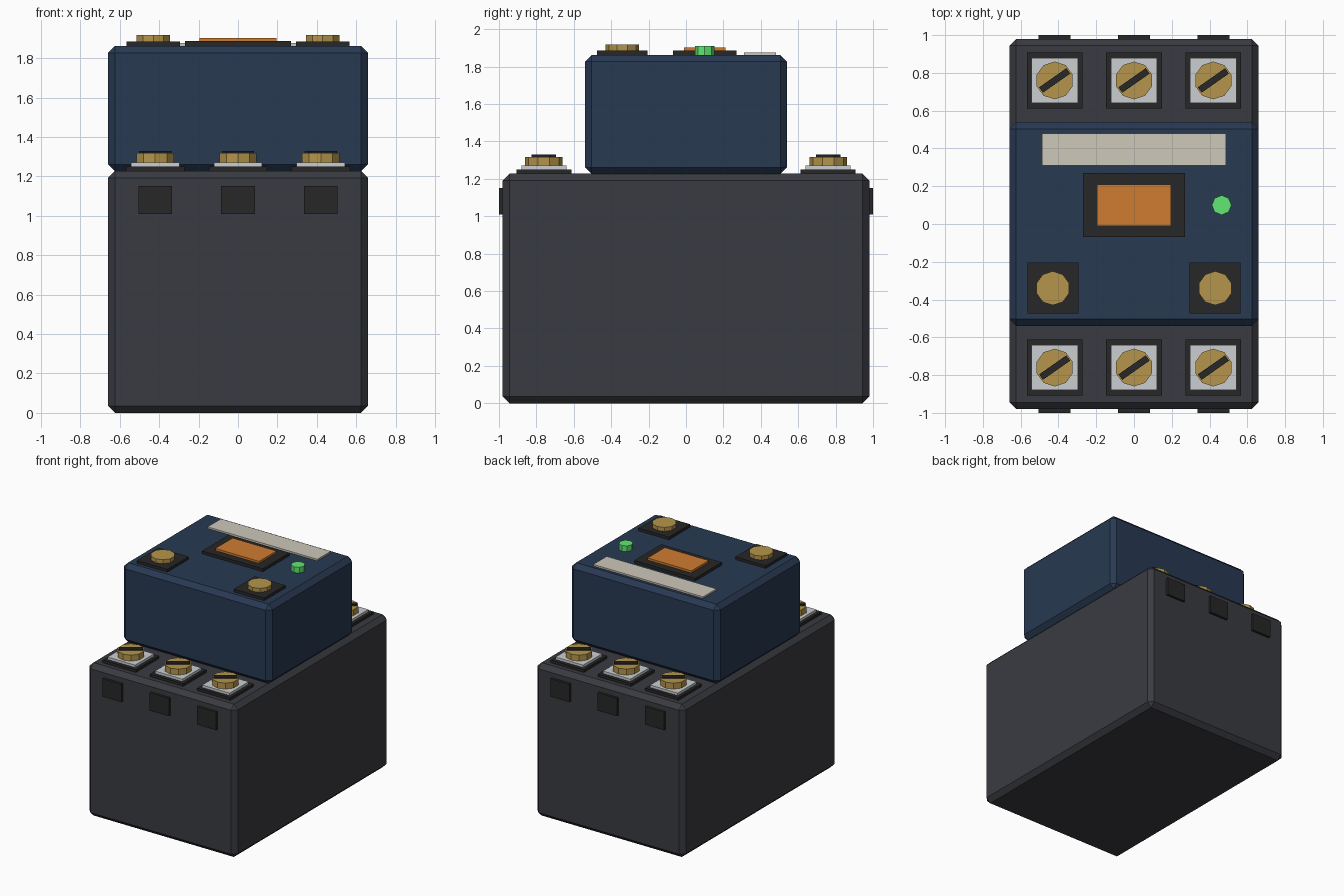
import bpy
import math

if "Cube" in bpy.data.objects:
    bpy.data.objects.remove(bpy.data.objects["Cube"])


def material(name, rgb):
    m = bpy.data.materials.new(name)
    m.diffuse_color = (*rgb, 1)
    m.use_nodes = True
    m.node_tree.nodes["Principled BSDF"].inputs["Base Color"].default_value = m.diffuse_color
    return m


GREY = material("charcoal", (0.042, 0.044, 0.053))
NAVY = material("navy", (0.021, 0.041, 0.085))
BLACK = material("black", (0.02, 0.02, 0.021))
STEEL = material("steel", (0.6, 0.62, 0.65))
BRASS = material("brass", (0.46, 0.30, 0.07))
ORANGE = material("orange", (0.62, 0.20, 0.03))
CREAM = material("cream", (0.62, 0.58, 0.49))
GREEN = material("green", (0.12, 0.80, 0.17))


def box(name, x, y, z0, z1, w, d, mat, bevel=0, turn=0):
    bpy.ops.mesh.primitive_cube_add(size=1, location=(x, y, (z0 + z1) / 2))
    o = bpy.context.object
    o.name = name
    o.scale = (w, d, z1 - z0)
    bpy.ops.object.transform_apply(location=False, rotation=False, scale=True)
    o.rotation_euler.z = turn
    o.data.materials.append(mat)
    if bevel:
        mod = o.modifiers.new("chamfer", 'BEVEL')
        mod.width = bevel
        mod.segments = 1
    return o


def disc(name, x, y, z0, z1, r, sides, mat):
    bpy.ops.mesh.primitive_cylinder_add(vertices=sides, radius=r, depth=z1 - z0,
                                        location=(x, y, (z0 + z1) / 2))
    o = bpy.context.object
    o.name = name
    o.data.materials.append(mat)
    return o


BASE = 1.228   # top of the lower body
TOP = 1.863    # top of the upper housing

# Main housings
box("lower_body", 0, 0, 0, BASE, 1.32, 1.96, GREY, 0.036)
box("upper_housing", 0, 0, BASE - 0.003, TOP, 1.32, 1.08, NAVY, 0.036)

# Screw terminals and wire entries on both ends
for side, end in ((-1, "front"), (1, "back")):
    for i, x in enumerate((-0.42, 0, 0.42)):
        y = side * 0.76
        tag = f"{end}_{i + 1}"
        box(f"terminal_recess_{tag}", x, y, BASE - 0.01, 1.25, 0.295, 0.295, BLACK)
        box(f"terminal_plate_{tag}", x, y, 1.24, 1.27, 0.245, 0.24, STEEL)
        disc(f"terminal_screw_{tag}", x, y, 1.26, 1.318, 0.1, 10, BRASS)
        box(f"screw_slot_{tag}", x, y, 1.308, 1.33, 0.176, 0.035, BLACK,
            turn=math.radians(35))
        box(f"wire_entry_{tag}", x, side * 0.985, 1.008, 1.152, 0.17, 0.03, BLACK)

# Coil terminals on the upper housing
for x, tag in ((-0.43, "left"), (0.43, "right")):
    box(f"coil_pad_{tag}", x, -0.34, TOP - 0.01, 1.885, 0.27, 0.27, BLACK)
    disc(f"coil_screw_{tag}", x, -0.34, 1.875, 1.917, 0.09, 10, BRASS)

# Indicator window, label strip and status lamp
box("indicator_frame", 0, 0.10, TOP - 0.01, 1.886, 0.54, 0.34, BLACK)
box("indicator_plunger", 0, 0.10, 1.876, 1.903, 0.39, 0.22, ORANGE)
box("label_strip", 0, 0.395, TOP - 0.01, 1.876, 0.975, 0.17, CREAM)
disc("status_lamp", 0.464, 0.10, TOP - 0.01, 1.909, 0.052, 8, GREEN)
